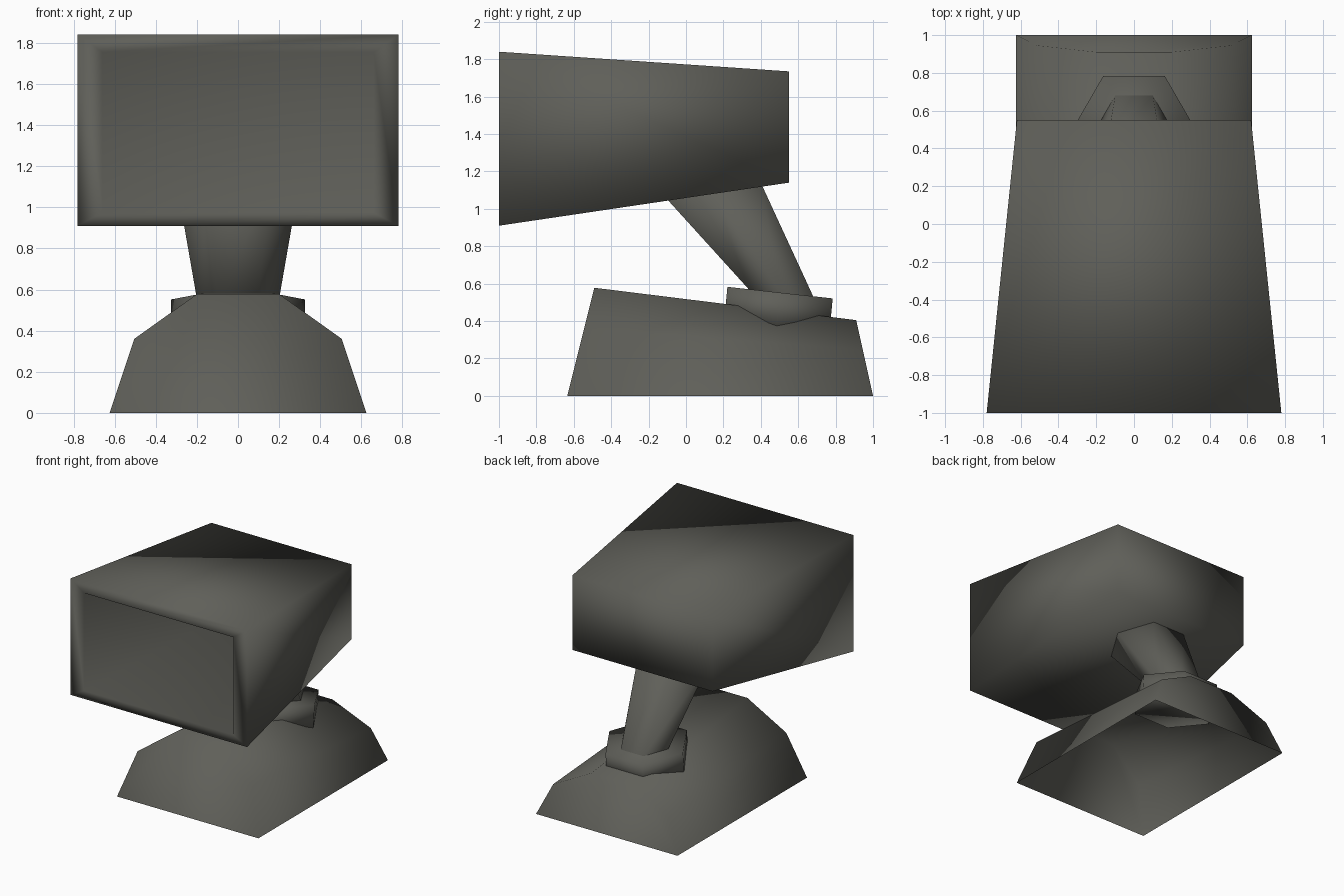
import bpy, bmesh, math
from mathutils import Vector

if "Cube" in bpy.data.objects:
    bpy.data.objects.remove(bpy.data.objects["Cube"])

metal = bpy.data.materials.new("dark_grey_metal")
metal.diffuse_color = (0.115, 0.115, 0.1, 1)
metal.use_nodes = True
metal.node_tree.nodes["Principled BSDF"].inputs["Base Color"].default_value = metal.diffuse_color


def loft(name, rings, cap_start=False, cap_end=False, tip=None):
    """Skin a list of matching point rings, optionally capped or closed to a tip."""
    bm = bmesh.new()
    loops = [[bm.verts.new(p) for p in ring] for ring in rings]
    n = len(loops[0])
    for a, b in zip(loops, loops[1:]):
        for i in range(n):
            j = (i + 1) % n
            bm.faces.new((a[i], a[j], b[j], b[i]))
    if cap_start:
        bm.faces.new(loops[0])
    if cap_end:
        bm.faces.new(loops[-1])
    if tip:
        t = bm.verts.new(tip)
        for i in range(n):
            bm.faces.new((loops[-1][i], loops[-1][(i + 1) % n], t))
    bmesh.ops.recalc_face_normals(bm, faces=bm.faces)
    me = bpy.data.meshes.new(name)
    bm.to_mesh(me)
    bm.free()
    me.materials.append(metal)
    for p in me.polygons:
        p.use_smooth = True
    ob = bpy.data.objects.new(name, me)
    bpy.context.collection.objects.link(ob)
    return ob


def rect(hw, y, z0, z1):
    return [(-hw, y, z0), (hw, y, z0), (hw, y, z1), (-hw, y, z1)]


def hexagon(r, y, z, slope):
    pts = []
    for k in range(6):
        a = math.radians(60 * k)
        dy = r * math.sin(a)
        pts.append((r * math.cos(a), y + dy, z + slope * dy))
    return pts


# horn: tapered box with a flat rim and a pyramid-shaped mouth
loft("horn", [rect(0.62, 0.55, 1.14, 1.735),
              rect(0.78, -1.0, 0.91, 1.84),
              rect(0.66, -1.0, 0.975, 1.755)],
     cap_start=True, tip=(0, 0.42, 1.43))

# base: faceted arch section, open underneath
half_front = [(0.625, -0.635, 0), (0.505, -0.545, 0.36), (0.2, -0.49, 0.578)]
half_back = [(0.625, 1.0, 0), (0.512, 0.945, 0.247), (0.2, 0.91, 0.405)]


def arch(half):
    return half + [(-x, y, z) for x, y, z in reversed(half)]


base = loft("base", [arch(half_front), arch(half_back)],
            cap_start=True, cap_end=True)
bm = bmesh.new()
bm.from_mesh(base.data)
under = [f for f in bm.faces if all(v.co.z < 0.001 for v in f.verts)]
bmesh.ops.delete(bm, geom=under, context='FACES_ONLY')
bm.to_mesh(base.data)
bm.free()

# collar: tilted hexagonal seat for the arm
loft("collar", [hexagon(0.325, 0.485, 0.37, -0.11),
                hexagon(0.325, 0.503, 0.552, -0.11)],
     cap_start=True, cap_end=True)

# arm: hexagonal post leaning forward and widening to the horn
loft("arm", [hexagon(0.19, 0.535, 0.5, -0.11),
             hexagon(0.2, 0.505, 0.555, -0.11),
             hexagon(0.295, 0.145, 1.10, 0.15)],
     cap_start=True, cap_end=True)
